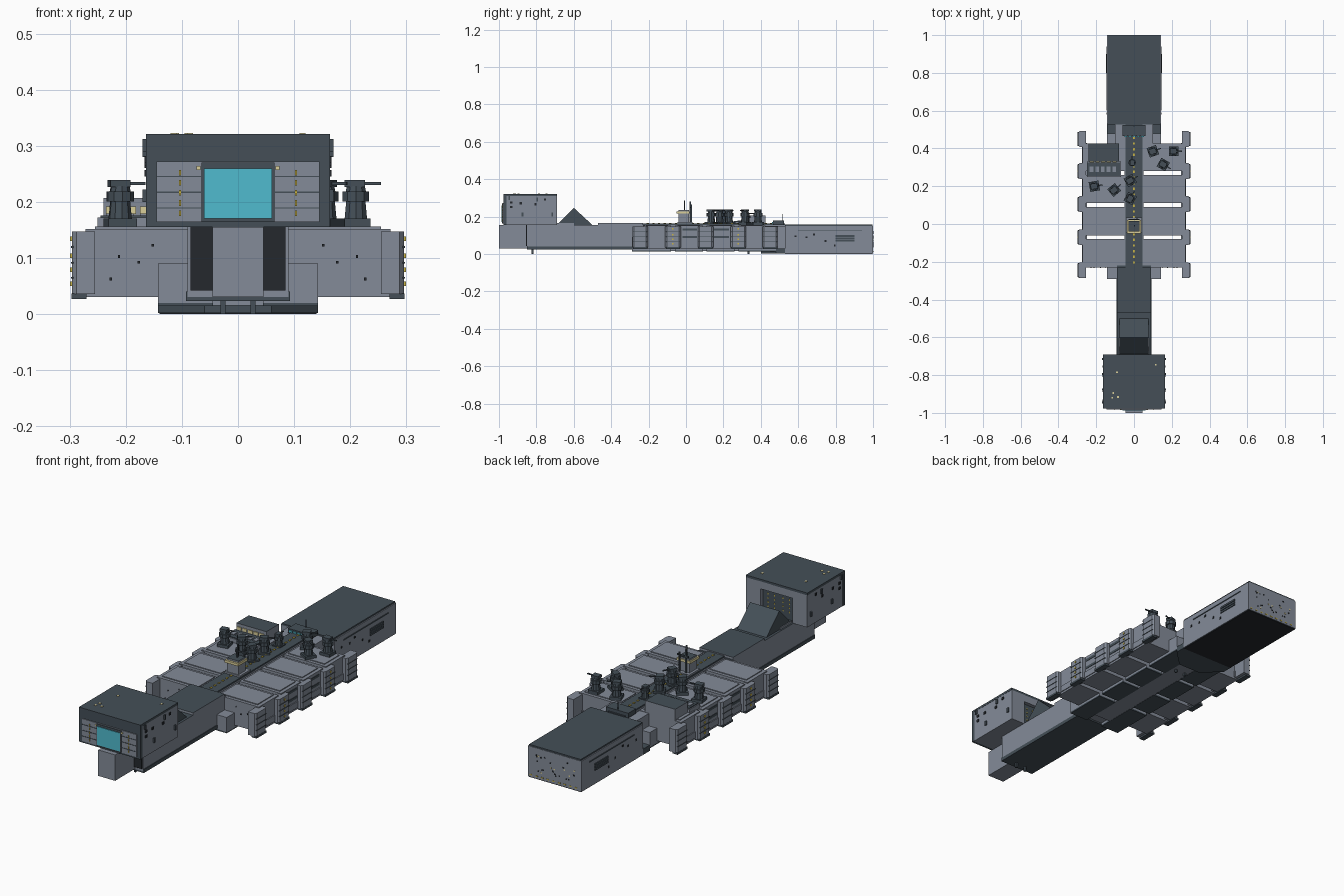
import bpy, bmesh, math, random
from mathutils import Vector

if "Cube" in bpy.data.objects:
    bpy.data.objects.remove(bpy.data.objects["Cube"])

random.seed(4)


def material(name, rgb):
    m = bpy.data.materials.new(name)
    m.diffuse_color = (*rgb, 1)
    m.use_nodes = True
    m.node_tree.nodes["Principled BSDF"].inputs["Base Color"].default_value = m.diffuse_color
    return m


HULL = material("hull grey", (0.23, 0.26, 0.315))
DARK = material("dark slate", (0.058, 0.078, 0.096))
BLACK = material("near black", (0.018, 0.022, 0.027))
CYAN = material("cyan glass", (0.08, 0.50, 0.62))
YELLOW = material("yellow light", (0.60, 0.46, 0.06))
CREAM = material("cream light", (0.70, 0.62, 0.32))


def finish(name, bm, mats, top=False):
    bmesh.ops.recalc_face_normals(bm, faces=bm.faces[:])
    me = bpy.data.meshes.new(name)
    for m in mats:
        me.materials.append(m)
    if top:  # upward faces take the second colour
        for f in bm.faces:
            f.material_index = 1 if f.normal.z > 0.7 else 0
    bm.to_mesh(me)
    bm.free()
    ob = bpy.data.objects.new(name, me)
    bpy.context.collection.objects.link(ob)
    return ob


def add_box(bm, x0, x1, y0, y1, z0, z1):
    r = bmesh.ops.create_cube(bm, size=1)
    for v in r["verts"]:
        v.co = Vector(((x0 + x1) / 2 + v.co.x * (x1 - x0),
                       (y0 + y1) / 2 + v.co.y * (y1 - y0),
                       (z0 + z1) / 2 + v.co.z * (z1 - z0)))


def boxes(name, items, mat, mirror=False, top=None):
    bm = bmesh.new()
    for b in items:
        add_box(bm, *b)
        if mirror:
            add_box(bm, -b[1], -b[0], *b[2:])
    return finish(name, bm, [mat] + ([top] if top else []), bool(top))


def box(name, x0, x1, y0, y1, z0, z1, mat, top=None):
    return boxes(name, [(x0, x1, y0, y1, z0, z1)], mat, top=top)


def prism(name, pts, axis, a, b, mat):
    """Extrude a closed profile along x or z."""
    bm = bmesh.new()
    put = (lambda p, t: (t, p[0], p[1])) if axis == "x" else (lambda p, t: (p[0], p[1], t))
    f = bm.faces.new([bm.verts.new(put(p, a)) for p in pts])
    ext = bmesh.ops.extrude_face_region(bm, geom=[f])
    shift = Vector((b - a, 0, 0)) if axis == "x" else Vector((0, 0, b - a))
    for v in ext["geom"]:
        if isinstance(v, bmesh.types.BMVert):
            v.co += shift
    return finish(name, bm, [mat])


# Forward spine and nose
box("nose_block", -.045, .045, -1, -.85, .03, .155, HULL)
box("forward_spine", -.09, .09, -.85, -.22, .03, .156, HULL, DARK)
box("spine_keel", -.093, .093, -.85, -.29, .023, .04, DARK)
boxes("nose_recess", [(.045, .085, -.855, -.849, .042, .155)], BLACK, True)
box("raised_deck", -.09, .09, -.47, -.23, .15, .167, HULL, DARK)
boxes("landing_posts", [(.022, .031, -.825, -.815, 0, .03),
                        (.022, .031, .33, .34, 0, .03)], DARK, True)

# Ramp behind the head block
prism("loading_ramp", [(-.69, .155), (-.50, .155), (-.60, .247)], "x", -.078, .078, DARK)
boxes("ramp_side", [(.078, .082, -.69, -.60, .155, .165)], HULL, True)

# Head block with its hangar recess
box("head_block", -.163, .163, -.965, -.71, .155, .31, HULL)
box("head_roof", -.164, .164, -.977, -.69, .31, .321, DARK)
boxes("head_front_frame", [(.143, .164, -.977, -.96, .155, .311)], DARK, True)
box("head_brow", -.145, .145, -.977, -.96, .268, .311, DARK)
box("head_sill", -.145, .145, -.977, -.96, .155, .165, DARK)
box("head_front_panel", -.145, .145, -.981, -.96, .164, .272, HULL)
boxes("head_panel_seams", [(.064, .144, -.983, -.98, z, z + .002)
                           for z in (.188, .216, .244)], DARK, True)
box("window_frame", -.065, .065, -.984, -.98, .164, .27, DARK)
box("front_window", -.061, .061, -.987, -.983, .17, .259, CYAN)
boxes("head_front_lights", [(.102, .105, -.985, -.98, .175 + i * .018, .185 + i * .018)
                            for i in range(5)], YELLOW, True)
boxes("head_corner_lights", [(.067, .074, -.985, -.98, .257, .264)], CREAM, True)
boxes("head_back_walls", [(.085, .163, -.712, -.69, .155, .311)], HULL, True)
box("head_back_lintel", -.086, .086, -.712, -.69, .275, .311, HULL)
box("hangar_back", -.085, .085, -.712, -.708, .156, .275, DARK)
boxes("hangar_lights", [(x, x + .005, -.709, -.705, .19 + i * .02, .196 + i * .02)
                        for x in (.02, .055) for i in range(4)], YELLOW, True)
boxes("head_side_ports", [(.162, .167, y, y + .012, z, z + .012) for y, z in
                          ((-.94, .27), (-.94, .245), (-.89, .265), (-.81, .26), (-.76, .285))],
      BLACK, True)
boxes("head_side_fittings", [(.163, .170, y, y + .01, z, z + .022) for y, z in
                             ((-.95, .29), (-.88, .2), (-.8, .28), (-.72, .2))], DARK, True)
boxes("roof_lights", [(x, x + .01, y, y + .01, .32, .323) for x, y in
                      ((-.115, -.9), (-.09, -.92), (-.12, -.925), (-.095, -.79), (.11, -.75))], CREAM)

# Central hull, made of four bays with open slots between them
bays = [(-.23, -.08), (-.06, .09), (.11, .26), (.28, .425)]
boxes("side_modules", [(.045, .272, a, b, .03, .152) for a, b in bays], HULL, True)
boxes("module_roof_plates", [(.06, .255, a + .015, b - .015, .151, .156) for a, b in bays], HULL, True)
belly = [(-.29, -.08), (-.06, .09), (.11, .26), (.28, .48)]
boxes("belly_segments", [(.045, .143, a, b, .02, .09) for a, b in belly], HULL, True)
boxes("belly_plates", [(.045, .143, a, b, .014, .021) for a, b in belly], DARK, True)
box("central_spine", -.05, .05, -.23, .53, .015, .155, HULL)
box("spine_walkway", -.044, .044, -.23, .53, .15, .162, DARK)
box("rear_neck", -.10, .10, .42, .53, .015, .15, HULL)
boxes("walkway_lights", [(-.004, .004, -.21 + i * .03, -.198 + i * .03, .161, .165)
                         for i in range(24)], YELLOW)
box("control_step", -.06, .06, .465, .525, .155, .178, DARK)
boxes("control_windows", [(-.05 + i * .022, -.036 + i * .022, .461, .466, .163, .172)
                          for i in range(5)], CYAN)

# End caps along both flanks
caps = [-.245, -.07, .105, .28, .45]
boxes("flank_walls", [(.25, .276, -.2, .43, .04, .07)], HULL, True)
for s, side in ((1, "right"), (-1, "left")):
    for c in caps:
        pts = [(s * .255, c - .042), (s * .288, c - .042), (s * .296, c - .032),
               (s * .296, c + .032), (s * .288, c + .042), (s * .255, c + .042)]
        prism(side + "_end_cap", pts, "z", .036, .147, HULL)
boxes("cap_feet", [(.27, .297, c - .038, c + .038, .027, .037) for c in caps], DARK, True)
boxes("cap_seams", [(.29, .298, c - .036, c + .036, z, z + .003)
                    for c in caps for z in (.063, .09, .118)], DARK, True)
boxes("cap_lights", [(.294, .299, c - .004, c + .004, z, z + .008)
                     for c in (-.07, .28) for z in (.05, .075, .1, .13)], YELLOW, True)
boxes("module_vents", [(.27, .274, y - .04, y + .04, z, z + .012)
                       for y in (.02, .19) for z in (.085, .125)], DARK, True)
boxes("bay_front_ports", [(x, x + .004, -.233, -.229, z, z + .005) for x, z in
                          ((.15, .12), (.21, .1), (.225, .06), (.175, .09))], BLACK, True)

# Side bridge house
box("bridge_house", -.24, -.08, .33, .425, .15, .207, HULL, DARK)
box("bridge_front_step", -.25, -.07, .25, .33, .15, .172, HULL)
box("bridge_step_top", -.245, -.075, .255, .325, .171, .176, DARK)
boxes("bridge_windows", [(-.235 + i * .03, -.212 + i * .03, .326, .331, .178, .192)
                         for i in range(5)], CREAM)
boxes("bridge_step_panels", [(-.235 + i * .03, -.215 + i * .03, .275, .305, .175, .179)
                             for i in range(5)], HULL)

# Turrets
def turret(x, y, angle, k=1.0):
    bm = bmesh.new()
    add_box(bm, -.026, .026, -.026, .026, 0, .016)
    for r0, r1, z0, z1 in ((.021, .018, .016, .047), (.025, .025, .047, .064), (.019, .017, .064, .074)):
        r = bmesh.ops.create_cone(bm, cap_ends=True, segments=10, radius1=r0, radius2=r1, depth=z1 - z0)
        bmesh.ops.translate(bm, verts=r["verts"], vec=(0, 0, (z0 + z1) / 2))
    add_box(bm, -.02, .016, -.015, .015, .072, .085)
    add_box(bm, .01, .045, -.003, .003, .076, .081)
    ob = finish("turret", bm, [DARK])
    ob.location = (x, y, .154)
    ob.rotation_euler.z = math.radians(angle)
    ob.scale = (k, k, k)


for t in ((.1, .385, 20), (.21, .385, 0), (.155, .315, -30), (-.21, .2, 10), (-.105, .18, 40),
          (-.02, .135, 60), (-.02, .23, 30), (-.01, .325, 90, .8)):
    turret(*t)

# Sensor tower and thin masts
box("tower_base", -.042, .042, -.045, .035, .155, .17, HULL)
box("tower_column", -.03, .03, -.04, .015, .17, .236, HULL, DARK)
box("tower_light_band", -.036, .036, -.05, .02, .216, .228, CREAM)
boxes("tower_masts", [(x, x + .006, y, y + .006, .16, z) for x, y, z in
                      ((-.02, .02, .282), (.012, .025, .265), (0, -.012, .285))], DARK)
boxes("mast_crossbars", [(-.03, .03, .02, .026, .245, .252)], DARK)
box("rear_mast", -.002, .002, .515, .519, .15, .215, DARK)

# Stern block
box("stern_block", -.143, .143, .53, 1, .004, .15, HULL)
box("stern_roof", -.138, .138, .528, .998, .149, .157, DARK)
box("stern_underside", -.14, .14, .53, .998, 0, .006, BLACK)
prism("stern_lower_wedge", [(-.143, .53), (-.143, .48), (-.06, .40), (.06, .40), (.143, .48), (.143, .53)],
      "z", .002, .03, DARK)
boxes("stern_side_slot", [(.142, .146, .6, .94, .122, .127)], DARK, True)
boxes("stern_side_grille", [(.142, .147, .8, .9, .068 + i * .012, .077 + i * .012)
                            for i in range(3)], DARK, True)
boxes("stern_side_ports", [(.142, .145, y, y + .01, z, z + .01) for y, z in
                           ((.58, .09), (.64, .085), (.68, .1), (.74, .065), (.79, .04))], BLACK, True)
ports = []
for i in range(26):
    x, z = random.uniform(-.12, .11), random.uniform(.03, .125)
    ports.append((x, x + .007, .998, 1.0015, z, z + .006))
boxes("stern_back_ports", ports[:19], BLACK)
boxes("stern_back_lights", ports[19:], CREAM)
boxes("stern_bottom_lights", [(-.12 + i * .03, -.108 + i * .03, .998, 1.0015, .012, .017)
                              for i in range(9)], YELLOW)
